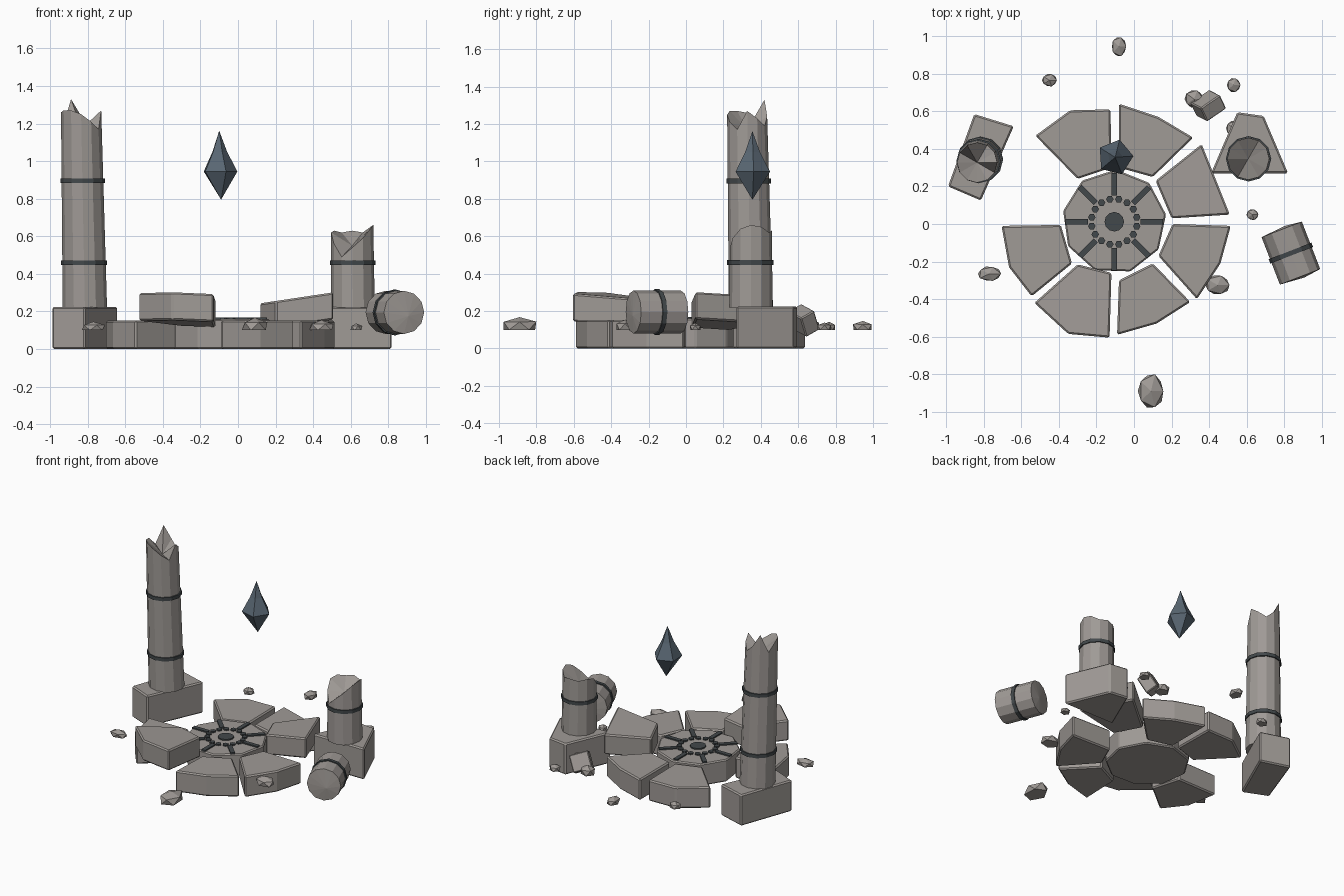
import bpy, bmesh, math, random
from mathutils import Vector, Matrix

if "Cube" in bpy.data.objects:
    bpy.data.objects.remove(bpy.data.objects["Cube"], do_unlink=True)
random.seed(4)


def material(name, colour):
    m = bpy.data.materials.new(name)
    m.use_nodes = True
    m.diffuse_color = (*colour, 1)
    node = m.node_tree.nodes["Principled BSDF"]
    node.inputs["Base Color"].default_value = (*colour, 1)
    node.inputs["Roughness"].default_value = 0.9
    return m


STONE = material("weathered stone", (0.35, 0.325, 0.305))
METAL = material("dark metal", (0.055, 0.065, 0.07))
CRYSTAL = material("blue grey crystal", (0.10, 0.135, 0.17))


def finish(name, bm, mat, bevel=0):
    bmesh.ops.recalc_face_normals(bm, faces=bm.faces)
    mesh = bpy.data.meshes.new(name)
    bm.to_mesh(mesh)
    bm.free()
    mesh.materials.append(mat)
    ob = bpy.data.objects.new(name, mesh)
    bpy.context.collection.objects.link(ob)
    if bevel:
        mod = ob.modifiers.new("worn edges", "BEVEL")
        mod.width, mod.segments = bevel, 1
    return ob


def ring(centre, r, n, start=0):
    return [(centre[0] + r * math.cos(start + math.tau * i / n),
             centre[1] + r * math.sin(start + math.tau * i / n)) for i in range(n)]


def add_prism(bm, outline, z, height, slope=(0, 0)):
    """Extrude an outline, optionally lying on a tilted plane."""
    cx = sum(p[0] for p in outline) / len(outline)
    cy = sum(p[1] for p in outline) / len(outline)
    low = [bm.verts.new((x, y, z + slope[0] * (x - cx) + slope[1] * (y - cy)))
           for x, y in outline]
    face = bm.faces.new(low)
    up = bmesh.ops.extrude_face_region(bm, geom=[face])["geom"]
    bmesh.ops.translate(bm, vec=(0, 0, height),
                        verts=[v for v in up if isinstance(v, bmesh.types.BMVert)])


def prism(name, outline, z, height, mat=STONE, bevel=0, slope=(0, 0)):
    bm = bmesh.new()
    add_prism(bm, outline, z, height, slope)
    return finish(name, bm, mat, bevel)


# Central dais
HUB = (-0.105, 0.012)
prism("dais", ring(HUB, 0.278, 9, math.radians(8)), 0, 0.16, STONE, 0.008)

# Inlaid emblem: centre, ring of studs, spokes
bm = bmesh.new()
add_prism(bm, ring(HUB, 0.052, 12), 0.158, 0.011)
for p in ring(HUB, 0.122, 16, math.tau / 32):
    add_prism(bm, ring(p, 0.02, 6), 0.158, 0.011)
for i in range(8):
    rot = Matrix.Rotation(math.tau * i / 8, 2)
    bar = [rot @ Vector(p) + Vector(HUB)
           for p in ((0.14, -0.015), (0.26, -0.015), (0.26, 0.015), (0.14, 0.015))]
    add_prism(bm, bar, 0.158, 0.011)
finish("dais_emblem", bm, METAL)

# Ring of paving stones
flat = {
    "back_right": [(-.525, .47), (-.34, .605), (-.125, .61), (-.12, .30), (-.30, .24)],
    "back_left": [(-.08, .64), (.13, .57), (.315, .46), (.10, .25), (-.08, .30)],
    "left": [(.205, 0), (.515, -.01), (.46, -.21), (.335, -.40), (.13, -.17)],
    "front_left": [(-.08, -.30), (.10, -.21), (.30, -.415), (.12, -.53), (-.09, -.59)],
    "right": [(-.705, -.01), (-.39, -.005), (-.33, -.21), (-.545, -.385), (-.665, -.23)],
}
for side, outline in flat.items():
    prism("paving_" + side, outline, 0, 0.152, STONE, 0.009)
prism("paving_heaved_left", [(.36, .425), (.51, .05), (.20, .03), (.115, .23)],
      0.125, 0.145, STONE, 0.009, (0.15, 0))
prism("paving_heaved_right",
      [(-.53, -.42), (-.30, -.215), (-.12, -.26), (-.13, -.605), (-.35, -.585)],
      0.138, 0.148, STONE, 0.009, (-0.05, -0.08))

# Plinths
prism("right_plinth", [(-.85, .585), (-.64, .52), (-.815, .125), (-.99, .20)],
      0, 0.225, STONE, 0.009)
prism("left_plinth", [(.55, .595), (.69, .575), (.82, .27), (.41, .27)],
      0, 0.225, STONE, 0.009)


def column(name, base, top, r0, r1, z0, rim, dip, bands):
    """Tapered broken column with a jagged rim, sunken break and metal bands."""
    n = len(rim)
    bm = bmesh.new()
    low = [bm.verts.new((x, y, z0)) for x, y in ring(base, r0, n)]
    high = [bm.verts.new((x, y, z)) for (x, y), z in zip(ring(top, r1, n), rim)]
    mid = bm.verts.new((*top, dip))
    bm.faces.new(low)
    for i in range(n):
        j = (i + 1) % n
        bm.faces.new((low[i], low[j], high[j], high[i]))
        bm.faces.new((high[i], high[j], mid))
    finish(name, bm, STONE)
    for k, z in enumerate(bands):
        t = (z - z0) / (max(rim) - z0)
        c = Vector(base).lerp(Vector(top), t)
        r = r0 + (r1 - r0) * t + 0.007
        prism(f"{name}_band_{k + 1}", ring(c, r, n), z - 0.0125, 0.025, METAL)


column("right_column", (-.815, .347), (-.835, .327), .118, .107, .22,
       [1.27, 1.23, 1.19, 1.24, 1.33, 1.20, 1.26, 1.27, 1.27, 1.25, 1.21, 1.17],
       1.17, (0.46, 0.895))
column("left_column", (.612, .347), (.608, .347), .116, .112, .22,
       [.66, .65, .62, .63, .62, .63, .62, .56, .49, .54, .59, .64], .55, (0.46,))

# Fallen column drum lying on its side
lie = (Matrix.Translation((.835, -.155, .195))
       @ Matrix.Rotation(math.atan2(-.93, .36), 4, 'Z') @ Matrix.Rotation(math.pi / 2, 4, 'Y'))
drum = bmesh.new()
add_prism(drum, ring((0, 0), 0.115, 12), -0.135, 0.27)
for f in [f for f in drum.faces if len(f.verts) == 12]:
    tip = bmesh.ops.poke(drum, faces=[f])["verts"][0]
    tip.co += Vector((0.02, 0.02, math.copysign(0.012, tip.co.z)))
finish("fallen_drum", drum, STONE).matrix_world = lie
band = prism("fallen_drum_band", ring((0, 0), 0.122, 12), -0.0125, 0.025, METAL)
band.matrix_world = lie

# Floating crystal
bm = bmesh.new()
c = (-0.1, 0.355)
mid = [bm.verts.new((*p, 0.945)) for p in ring(c, 0.097, 5, math.radians(4))]
upper = [bm.verts.new((*p, 1.05)) for p in ring(c, 0.042, 5, math.radians(4))]
tip, point = bm.verts.new((*c, 1.162)), bm.verts.new((c[0] + .01, c[1], 0.795))
for i in range(5):
    j = (i + 1) % 5
    bm.faces.new((mid[i], mid[j], upper[j], upper[i]))
    bm.faces.new((upper[i], upper[j], tip))
    bm.faces.new((mid[j], mid[i], point))
finish("floating_crystal", bm, CRYSTAL)

# Scattered rubble: x, y, half width, half depth, height
rubble = [
    (-.08, .945, .043, .058, .048), (-.45, .765, .043, .037, .042),
    (.32, .665, .055, .052, .06), (.53, .74, .039, .042, .04),
    (.63, .05, .035, .032, .037), (.445, -.325, .072, .057, .055),
    (-.77, -.265, .066, .043, .045), (.09, -.89, .075, .1, .07),
    (.53, .51, .045, .045, .05),
]
for k, (x, y, w, d, h) in enumerate(rubble):
    bm = bmesh.new()
    bmesh.ops.create_icosphere(bm, subdivisions=1, radius=1)
    for v in bm.verts:
        v.co *= random.uniform(0.95, 1.06)
        v.co.z = max(v.co.z, -0.4)
        v.co = Vector((x + v.co.x * w, y + v.co.y * d, 0.1 + (v.co.z + 0.4) * h / 1.4))
    bmesh.ops.dissolve_limit(bm, angle_limit=0.02, verts=bm.verts, edges=bm.edges)
    finish(f"rubble_{k + 1}", bm, STONE)

# Tumbled block among the rubble
bm = bmesh.new()
bmesh.ops.create_cube(bm, size=1)
bmesh.ops.scale(bm, vec=(.13, .09, .12), verts=bm.verts)
block = finish("tumbled_block", bm, STONE, 0.006)
block.location = (.395, .63, .15)
block.rotation_euler = (0.5, 0.3, 0.6)
